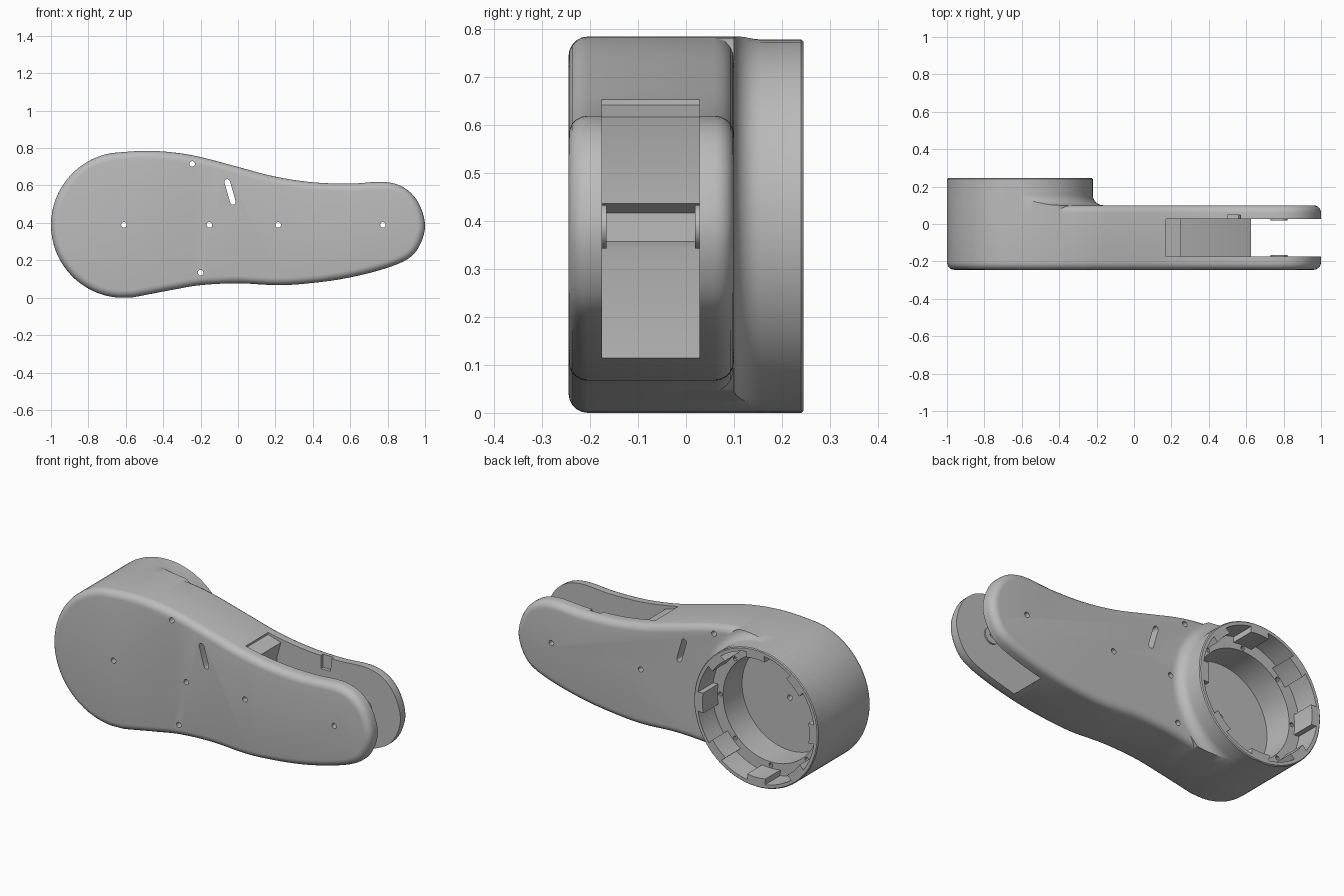
import bpy, bmesh, math
from mathutils import Vector

if "Cube" in bpy.data.objects:
    bpy.data.objects.remove(bpy.data.objects["Cube"])

grey = bpy.data.materials.new("plain grey")
grey.diffuse_color = (0.5, 0.5, 0.5, 1)
grey.use_nodes = True
grey.node_tree.nodes["Principled BSDF"].inputs["Base Color"].default_value = grey.diffuse_color
CX, CZ, R = -0.61, 0.392, 0.39      # hub centre and radius


def finish(name, bm):
    bmesh.ops.recalc_face_normals(bm, faces=bm.faces)
    me = bpy.data.meshes.new(name)
    bm.to_mesh(me)
    bm.free()
    me.materials.append(grey)
    ob = bpy.data.objects.new(name, me)
    bpy.context.collection.objects.link(ob)
    return ob


def prism(name, pts, y0, y1, bevel=0):
    """Extrude an x-z outline along y, optionally rounding both rims."""
    bm = bmesh.new()
    a = [bm.verts.new((x, y0, z)) for x, z in pts]
    b = [bm.verts.new((x, y1, z)) for x, z in pts]
    n = len(pts)
    bm.faces.new(a)
    bm.faces.new(b)
    for i in range(n):
        j = (i + 1) % n
        bm.faces.new((a[i], a[j], b[j], b[i]))
    bmesh.ops.recalc_face_normals(bm, faces=bm.faces)
    if bevel:
        rim = [e for e in bm.edges if abs(e.verts[0].co.y - e.verts[1].co.y) < 1e-6]
        bmesh.ops.bevel(bm, geom=rim, offset=bevel, segments=5, profile=0.5, affect='EDGES')
    return finish(name, bm)


def circle(x, z, r, n=16, a0=0, a1=360):
    full = a1 - a0 == 360
    k = n if full else n - 1
    return [(x + r * math.cos(math.radians(a0 + (a1 - a0) * i / k)),
             z + r * math.sin(math.radians(a0 + (a1 - a0) * i / k))) for i in range(n)]


def lathe(name, profile, n=72):
    """Revolve (radius, y) points about the hub axis."""
    bm = bmesh.new()
    rings = [[bm.verts.new((x, y, z)) for x, z in circle(CX, CZ, r, n)] for r, y in profile]
    for p, q in zip(rings, rings[1:]):
        for i in range(n):
            j = (i + 1) % n
            bm.faces.new((p[i], p[j], q[j], q[i]))
    bm.faces.new(rings[0])
    bm.faces.new(rings[-1])
    return finish(name, bm)


def boolean(target, tool, op):
    m = target.modifiers.new(op, 'BOOLEAN')
    m.object, m.operation, m.solver = tool, op, 'EXACT'
    bpy.context.view_layer.objects.active = target
    bpy.ops.object.modifier_apply(modifier=m.name)
    bpy.data.objects.remove(tool)


def smooth_path(pts, steps=5):
    """Catmull-Rom through an open list of points."""
    v = [Vector(p) for p in pts]
    v = [2 * v[0] - v[1]] + v + [2 * v[-1] - v[-2]]
    out = []
    for i in range(1, len(v) - 2):
        p, q, r, s = v[i - 1:i + 3]
        for k in range(steps):
            t = k / steps
            out.append(tuple(0.5 * (2 * q + (r - p) * t + (2 * p - 5 * q + 4 * r - s) * t * t
                                    + (3 * q - p - 3 * r + s) * t ** 3)))
    return out


# Outline of the arm: round hub on the left, free curve on the right
lower_to_upper = [(-0.56, 0.005), (-0.35, 0.045), (-0.2, 0.07), (0, 0.08), (0.2, 0.07),
                  (0.35, 0.077), (0.55, 0.102), (0.75, 0.148), (0.9, 0.205), (0.97, 0.28),
                  (1.0, 0.39), (0.965, 0.51), (0.89, 0.59), (0.78, 0.622), (0.6, 0.613),
                  (0.4, 0.62), (0.2, 0.65), (0, 0.702), (-0.2, 0.755), (-0.35, 0.78),
                  (-0.5, 0.788), (-0.675, 0.777)]
outline = smooth_path(lower_to_upper) + circle(CX, CZ, R, 32, 100, 266)

arm = prism("arm_body", outline, -0.245, 0.1, 0.04)

# Hub barrel with a fillet flowing into the back face
fillet = [(R + 0.055 * (1 - math.sin(math.radians(a))), 0.155 - 0.055 * math.cos(math.radians(a)))
          for a in range(0, 91, 15)]
hub = lathe("hub", [(R + 0.055, 0.0)] + fillet + [(R, 0.24), (R - 0.005, 0.245)])
boolean(hub, prism("clip", outline, -0.3, 0.4), 'INTERSECT')
boolean(arm, hub, 'UNION')

# Fork gap at the narrow end
gap = [(0.17, 0.9), (0.17, 0.645), (0.25, 0.62), (0.225, 0.53), (0.22, 0.44), (0.19, 0.42),
       (0.19, 0.36), (0.25, 0.345), (0.63, 0.115), (0.63, -0.1), (1.2, -0.1), (1.2, 0.9)]
boolean(arm, prism("gap_cut", gap, -0.175, 0.028), 'DIFFERENCE')
groove = [(0.5, 0.54), (0.56, 0.54), (0.58, 0.7), (0.5, 0.7)]
boolean(arm, prism("groove_cut", groove, 0.0, 0.048), 'DIFFERENCE')

# Hub cup: deep bore, shelf and eight pockets in the rim
boolean(arm, lathe("bore_cut", [(0.3, -0.06), (0.3, 0.11), (0.335, 0.11), (0.335, 0.4)]), 'DIFFERENCE')
for i in range(8):
    a = 45 * i + 22
    sector = circle(CX, CZ, 0.367, 8, a - 14, a + 14) + circle(CX, CZ, 0.32, 8, a + 12, a - 12)
    boolean(arm, prism("pocket_cut", sector, 0.11, 0.4), 'DIFFERENCE')
    # screw hole in the shelf between pockets
    t = math.radians(45 * i)
    screw = circle(CX + 0.318 * math.cos(t), CZ + 0.318 * math.sin(t), 0.012, 10)
    boolean(arm, prism("screw_cut", screw, 0.05, 0.2), 'DIFFERENCE')

# Spacer bosses around the end pin
for y0, y1 in ((-0.18, -0.166), (0.019, 0.033)):
    boolean(arm, prism("pin_boss", circle(0.775, 0.392, 0.046, 24), y0, y1), 'UNION')

# Through holes and the slanted slot
for x, z in ((-0.61, 0.392), (-0.245, 0.718), (-0.153, 0.392), (0.215, 0.392),
             (0.775, 0.392), (-0.2, 0.137)):
    boolean(arm, prism("hole_cut", circle(x, z, 0.015, 14), -0.4, 0.4), 'DIFFERENCE')
slot = circle(-0.058, 0.622, 0.015, 8, 15, 195) + circle(-0.027, 0.515, 0.015, 8, 195, 375)
boolean(arm, prism("slot_cut", slot, -0.4, 0.4), 'DIFFERENCE')

# Seat on the ground plane and smooth the rounded surfaces
low = min(v.co.z for v in arm.data.vertices)
for v in arm.data.vertices:
    v.co.z -= low
bpy.ops.object.select_all(action='DESELECT')
arm.select_set(True)
bpy.context.view_layer.objects.active = arm
bpy.ops.object.shade_smooth_by_angle(angle=math.radians(30))
